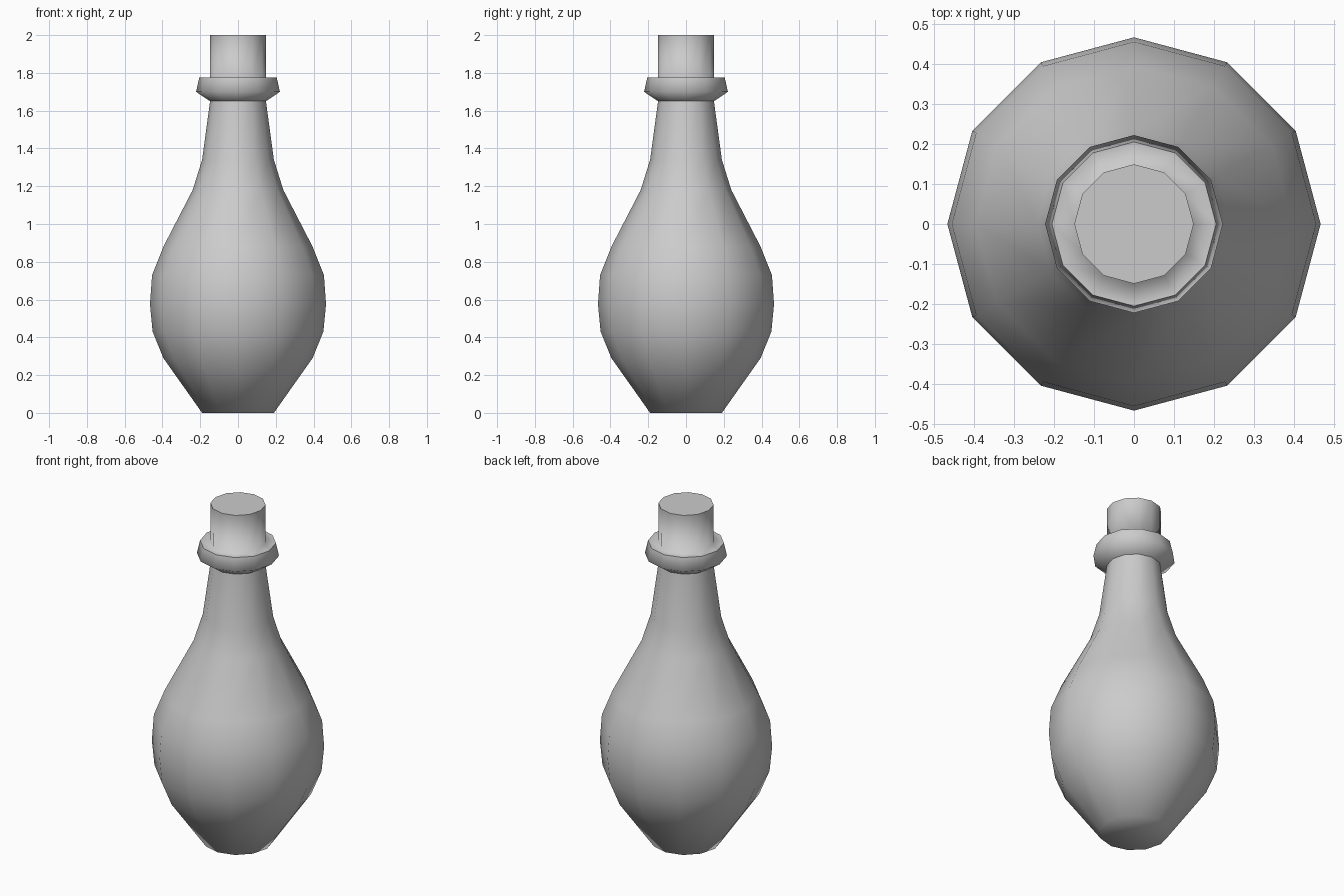
import bpy, bmesh
from math import cos, sin, pi

if "Cube" in bpy.data.objects:
    bpy.data.objects.remove(bpy.data.objects["Cube"])

SIDES = 12


def lathe(name, profile, sharp_rings):
    """Spin a (radius, height) profile around z and cap both ends."""
    bm = bmesh.new()
    rings = [[bm.verts.new((r * cos(2 * pi * i / SIDES), r * sin(2 * pi * i / SIDES), z))
              for i in range(SIDES)] for r, z in profile]
    for low, high in zip(rings, rings[1:]):
        for i in range(SIDES):
            j = (i + 1) % SIDES
            bm.faces.new((low[i], low[j], high[j], high[i]))
    bm.faces.new(rings[0][::-1])
    bm.faces.new(rings[-1])
    for f in bm.faces:
        f.smooth = True
    for k in sharp_rings:
        ring = rings[k]
        for i in range(SIDES):
            bm.edges.get((ring[i], ring[(i + 1) % SIDES])).smooth = False
    mesh = bpy.data.meshes.new(name)
    bm.to_mesh(mesh)
    bm.free()
    obj = bpy.data.objects.new(name, mesh)
    bpy.context.collection.objects.link(obj)
    return obj


# Bottle: foot, round belly, neck, flared collar and stopper in one profile
lathe("bottle", [
    (0.19, 0.0), (0.395, 0.29), (0.452, 0.43), (0.466, 0.575),
    (0.455, 0.73), (0.395, 0.88), (0.24, 1.18), (0.19, 1.34),
    (0.148, 1.65), (0.222, 1.70), (0.205, 1.775),
    (0.148, 1.77), (0.149, 2.0),
], sharp_rings=(8, 10, 12))
